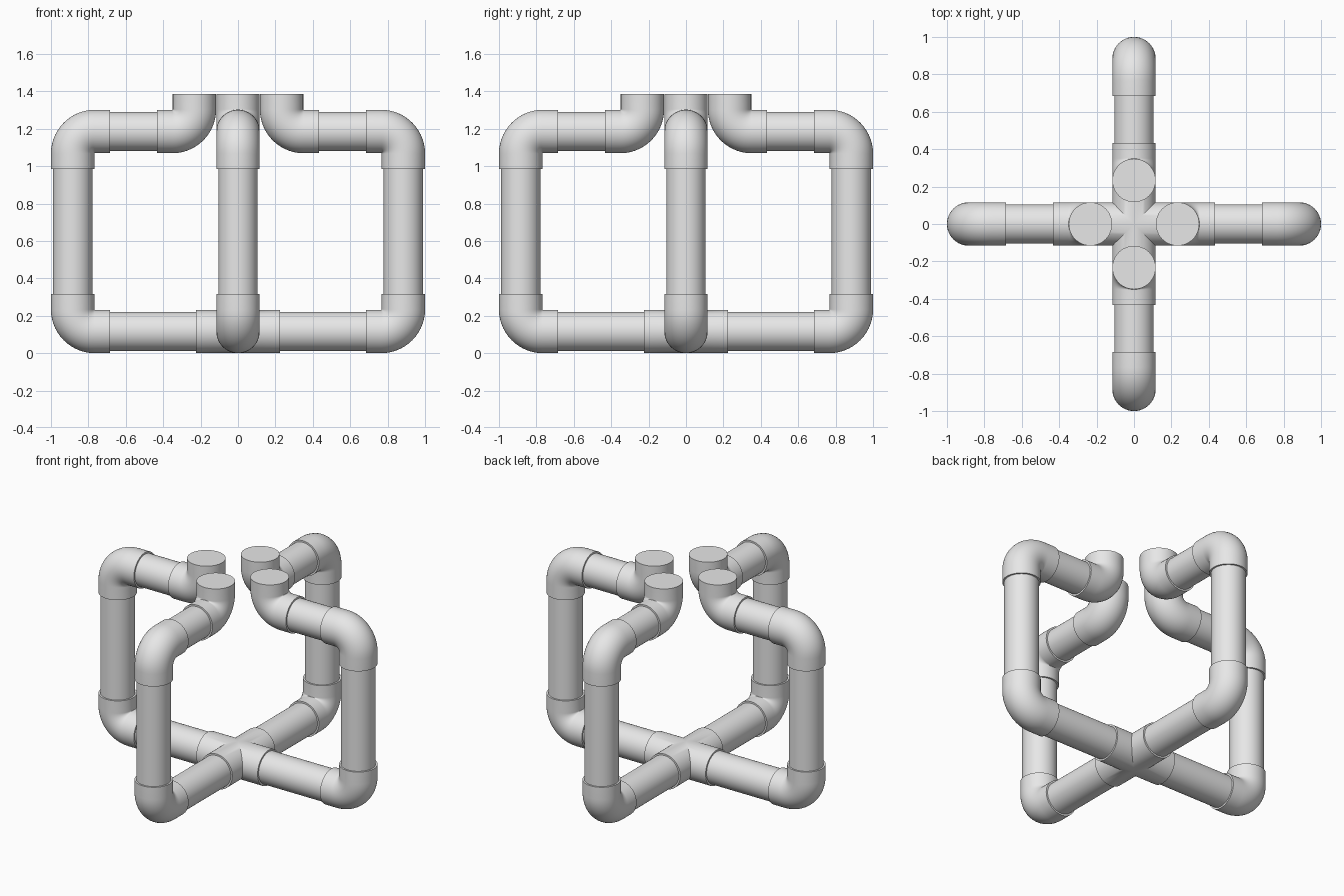
import bpy, bmesh
from math import sin, cos, pi
from mathutils import Matrix, Vector

cube = bpy.data.objects.get("Cube")
if cube:
    bpy.data.objects.remove(cube, do_unlink=True)

SIDES = 48
FIT_R, PIPE_R = 0.116, 0.105     # fitting and pipe radii
BEND, SOCKET = 0.118, 0.2        # elbow bend radius and socket reach
LOW, HIGH = 0.116, 1.185         # heights of the horizontal pipe axes
OUTER, INNER = 0.884, 0.233      # distances of the vertical axes
CROSS = 0.225                    # reach of the cross fitting

grey = bpy.data.materials.new("plain grey")
grey.use_nodes = True
color = (0.8, 0.8, 0.8, 1)
grey.diffuse_color = color
grey.node_tree.nodes["Principled BSDF"].inputs["Base Color"].default_value = color
parts = []


def finish(name, bm, matrix=Matrix()):
    """Turn a bmesh into a named object."""
    bmesh.ops.transform(bm, matrix=matrix, verts=bm.verts)
    bmesh.ops.recalc_face_normals(bm, faces=bm.faces)
    mesh = bpy.data.meshes.new(name)
    bm.to_mesh(mesh)
    bm.free()
    mesh.materials.append(grey)
    obj = bpy.data.objects.new(name, mesh)
    bpy.context.collection.objects.link(obj)
    parts.append(obj)


def circle():
    return [(cos(2 * pi * i / SIDES), sin(2 * pi * i / SIDES)) for i in range(SIDES)]


def bridge(bm, a, b):
    for i in range(SIDES):
        j = (i + 1) % SIDES
        bm.faces.new((a[i], a[j], b[j], b[i]))


def tube(path, radius):
    """Sweep a capped circle along (point, normal) pairs in the xz plane."""
    bm = bmesh.new()
    rings = []
    for point, normal in path:
        rings.append([bm.verts.new(Vector(point) + radius * (c * Vector(normal) + s * Vector((0, 1, 0))))
                      for c, s in circle()])
    for a, b in zip(rings, rings[1:]):
        bridge(bm, a, b)
    bm.faces.new(rings[0])
    bm.faces.new(rings[-1])
    return bm


def elbow(name, x, z, sx, sz, turn):
    """Right-angle elbow with sockets pointing along sx and sz."""
    path = [((SOCKET, 0, 0), (0, 0, -1))]
    steps = 14
    for i in range(steps + 1):
        a = -pi / 2 - pi / 2 * i / steps
        path.append(((BEND + BEND * cos(a), 0, BEND + BEND * sin(a)), (cos(a), 0, sin(a))))
    path.append(((0, 0, SOCKET), (-1, 0, 0)))
    place = Matrix.Translation((x, 0, z)) @ Matrix.Diagonal((sx, 1, sz, 1))
    finish(name, tube(path, FIT_R), turn @ place)


def pipe(name, start, end, turn):
    normal = (0, 0, 1) if start[2] == end[2] else (1, 0, 0)
    finish(name, tube([(start, normal), (end, normal)], PIPE_R), turn)


# Four-way cross fitting with mitred arms
bm = bmesh.new()
for k in range(4):
    turn = Matrix.Rotation(k * pi / 2, 4, 'Z')
    ring = [(FIT_R * c, FIT_R * s) for c, s in circle()]
    mitre = [bm.verts.new(turn @ Vector((abs(y), y, z))) for y, z in ring]
    mouth = [bm.verts.new(turn @ Vector((CROSS, y, z))) for y, z in ring]
    bridge(bm, mitre, mouth)
    bm.faces.new(mouth)
bmesh.ops.remove_doubles(bm, verts=bm.verts, dist=0.0001)
finish("cross_fitting", bm, Matrix.Translation((0, 0, LOW)))

# Four identical arms
lap = 0.02
for k, side in enumerate(("left", "back", "right", "front")):
    turn = Matrix.Rotation(k * pi / 2, 4, 'Z')
    elbow(side + "_bottom_elbow", OUTER, LOW, -1, 1, turn)
    elbow(side + "_top_elbow", OUTER, HIGH, -1, -1, turn)
    elbow(side + "_upturned_elbow", INNER, HIGH, 1, 1, turn)
    reach = OUTER - SOCKET + lap
    pipe(side + "_base_pipe", (CROSS - lap, 0, LOW), (reach, 0, LOW), turn)
    pipe(side + "_upright_pipe", (OUTER, 0, LOW + SOCKET - lap), (OUTER, 0, HIGH - SOCKET + lap), turn)
    pipe(side + "_top_pipe", (INNER + SOCKET - lap, 0, HIGH), (reach, 0, HIGH), turn)

# Smooth walls, crisp rims
bpy.ops.object.select_all(action='DESELECT')
for obj in parts:
    obj.select_set(True)
bpy.context.view_layer.objects.active = parts[0]
bpy.ops.object.shade_smooth_by_angle()
